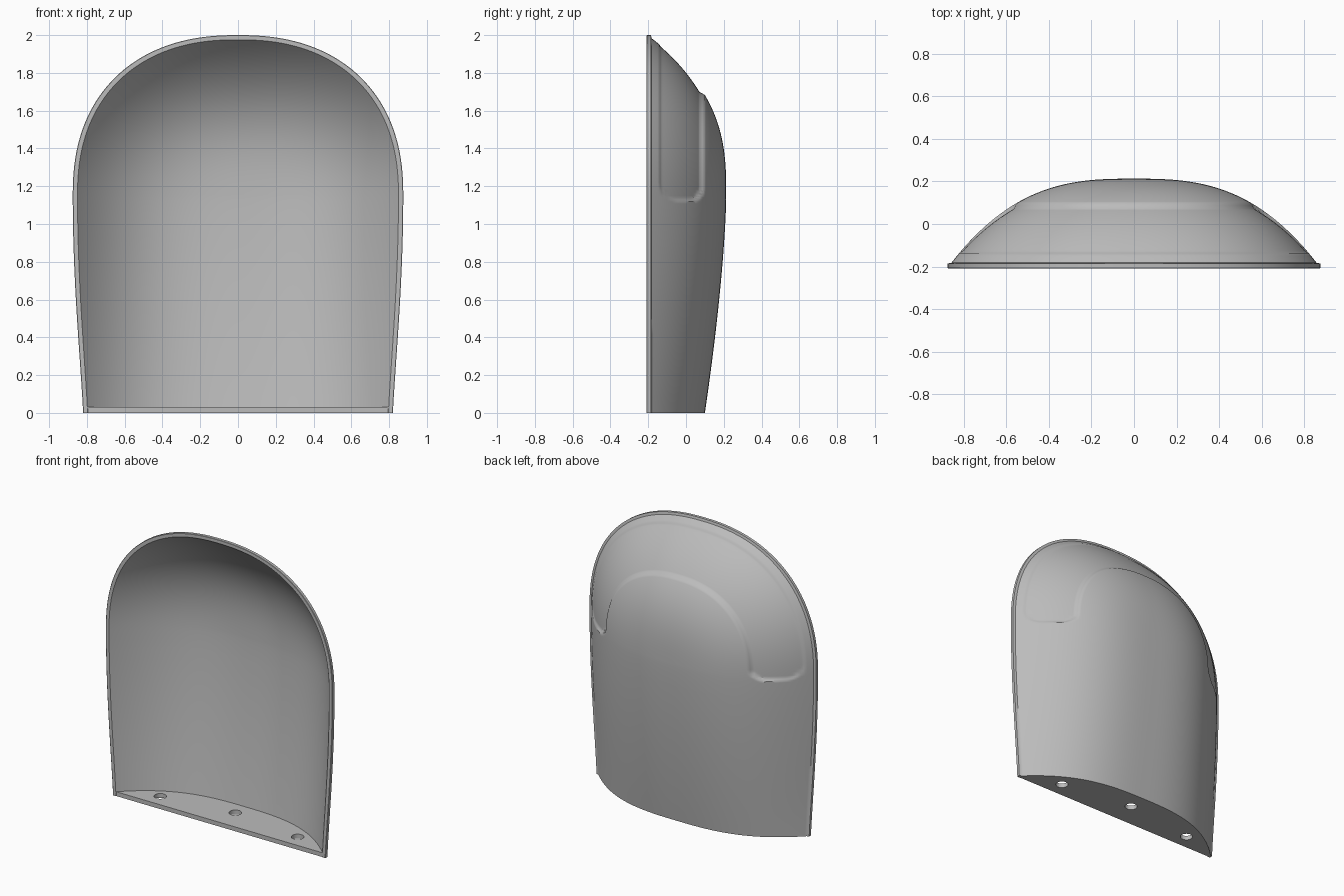
import bpy, bmesh, math

if "Cube" in bpy.data.objects:
    bpy.data.objects.remove(bpy.data.objects["Cube"])

W0, W1, ZS, H = 0.82, 0.875, 1.15, 2.0   # half widths, arch spring height, total height
BACK, FRONT, LIP = -0.182, -0.208, 0.029  # rim planes and lip width
POW = 2.8                                 # bulge of the cross section

grey = bpy.data.materials.new("light_grey")
grey.diffuse_color = (0.5, 0.5, 0.5, 1)
grey.use_nodes = True
grey.node_tree.nodes["Principled BSDF"].inputs["Base Color"].default_value = grey.diffuse_color


def bulge(s):
    return 1 - (1 - min(max(s, 0), 1)) ** POW


def crown(z):
    """Depth of the back along the centre line."""
    return 0.213 - 0.113 * max(0, 1 - z / ZS) ** 1.5


def smooth(t):
    t = min(max(t, 0), 1)
    return t * t * (3 - 2 * t)


def recess(s, z):
    """Horseshoe panel sunk around the top, with rounded lower ends."""
    a, r = s * W1, 0.09
    dx = abs(a - 0.187) - 0.137 + r
    dz = 1.12 - z + r
    sd = math.hypot(max(dx, 0), max(dz, 0)) + min(max(dx, dz), 0) - r
    return smooth(-sd / 0.014) * (0.007 + 0.012 * smooth(a / 0.33))


def inner_y(s, z):
    return FRONT + (crown(z) - 0.027 - FRONT) * bulge((s - LIP) / (1 - LIP))


# Outline stations: (outline x, outline z, spine z), left bottom over the arch to right bottom
side_z = [i / 12 for i in range(12)] + [1.0 + 0.15 * i / 14 for i in range(14)]
right = [(W0 + (W1 - W0) * math.sin(z / ZS * math.pi / 2) ** 1.15, z, z) for z in side_z]
N = 80
for i in range(N + 1):
    a = math.pi / 2 * i / N
    right.append((W1 * max(math.cos(a), 0) ** 0.87 if i < N else 0,
                  ZS + (H - ZS) * math.sin(a) ** 0.87, ZS))
stations = right + [(-x, z, c) for x, z, c in reversed(right[:-1])]

# Shell: outer skin, rim lip and inner skin as one folded profile per station
M = 100
bm = bmesh.new()
cols = []
for x, z, c in stations:
    prof = []
    for k in range(M + 1):
        s = 1 - (1 - 0.02) * k / M
        y = BACK + (crown(c) - BACK) * bulge((s - 0.02) / 0.98) - recess(s, z)
        prof.append((s, y))
    prof += [(0, BACK - 0.004), (0, FRONT + 0.002), (0.003, FRONT), (LIP, FRONT)]
    for k in range(1, M + 1):
        s = LIP + (1 - LIP) * k / M
        prof.append((s, inner_y(s, c)))
    cols.append([bm.verts.new((x * (1 - s), y, z + (c - z) * s)) for s, y in prof])
L = len(cols[0])
for p, q in zip(cols, cols[1:]):
    for k in range(L - 1):
        bm.faces.new((p[k], p[k + 1], q[k + 1], q[k]))
for p in (cols[0], cols[-1]):             # close the wall thickness at the bottom
    for k in range(L // 2 - 1):
        j = L - 1 - k
        if j - 1 > k + 1:
            bm.faces.new((p[k], p[k + 1], p[j - 1], p[j]))
bmesh.ops.remove_doubles(bm, verts=bm.verts, dist=1e-5)
bmesh.ops.dissolve_degenerate(bm, edges=bm.edges, dist=1e-6)
bmesh.ops.recalc_face_normals(bm, faces=bm.faces)
mesh = bpy.data.meshes.new("cover_shell")
bm.to_mesh(mesh)
bm.free()
shell = bpy.data.objects.new("cover_shell", mesh)
bpy.context.collection.objects.link(shell)

# Floor plate with three round holes
curve = bpy.data.curves.new("floor_plate", 'CURVE')
curve.dimensions, curve.fill_mode, curve.extrude = '2D', 'BOTH', 0.015


def add_loop(pts):
    sp = curve.splines.new('POLY')
    sp.points.add(len(pts) - 1)
    for p, (x, y) in zip(sp.points, pts):
        p.co = (x, y, 0, 1)
    sp.use_cyclic_u = True


half = []
for i in range(41):
    s = LIP + (1 - LIP) * i / 40
    half.append((W0 * (1 - s) + 0.004, inner_y(s, 0) + 0.008))
half[-1] = (0, half[-1][1])
edge = [(half[0][0], -0.206)] + half
add_loop(edge + [(-x, y) for x, y in reversed(edge[:-1])])
for hx, hy in ((-0.53, -0.10), (0, -0.03), (0.53, -0.10)):
    add_loop([(hx + 0.04 * math.cos(2 * math.pi * i / 32),
               hy + 0.04 * math.sin(2 * math.pi * i / 32)) for i in range(32)])
floor = bpy.data.objects.new("floor_plate", curve)
bpy.context.collection.objects.link(floor)
floor.location.z = 0.0155
bpy.ops.object.select_all(action='DESELECT')
floor.select_set(True)
bpy.context.view_layer.objects.active = floor
bpy.ops.object.convert(target='MESH')
floor = bpy.context.object

# Colour and shading
for ob in (shell, floor):
    ob.data.materials.clear()
    ob.data.materials.append(grey)
    bpy.ops.object.select_all(action='DESELECT')
    ob.select_set(True)
    bpy.context.view_layer.objects.active = ob
    bpy.ops.object.shade_smooth_by_angle(angle=math.radians(35))
